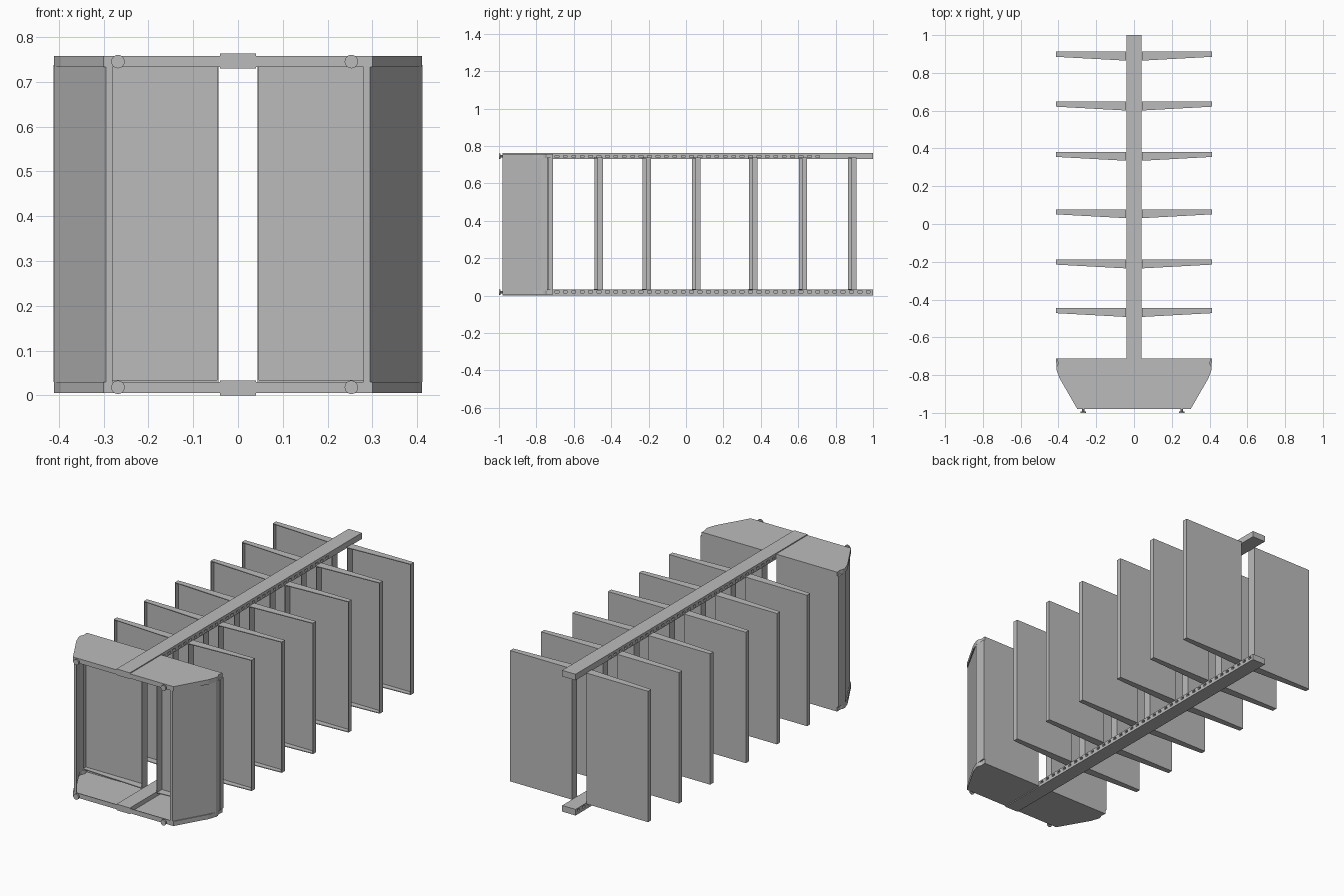
import bpy, bmesh, math
from mathutils import Matrix, Vector

old = bpy.data.objects.get("Cube")
if old:
    bpy.data.objects.remove(old, do_unlink=True)

steel = bpy.data.materials.new("grey steel")
steel.use_nodes = True
grey = (0.5, 0.5, 0.5, 1)
steel.diffuse_color = grey
steel.node_tree.nodes["Principled BSDF"].inputs["Base Color"].default_value = grey

HEIGHT = 0.763      # overall z size
SHEET = 0.004       # sheet metal thickness


def prism(bm, points, z0, z1):
    """Extrude an outline in the xy plane from z0 to z1."""
    face = bm.faces.new([bm.verts.new((x, y, z0)) for x, y in points])
    new = bmesh.ops.extrude_face_region(bm, geom=[face])["geom"]
    verts = [g for g in new if isinstance(g, bmesh.types.BMVert)]
    bmesh.ops.translate(bm, vec=(0, 0, z1 - z0), verts=verts)


def box(bm, lo, hi):
    prism(bm, [(lo[0], lo[1]), (hi[0], lo[1]), (hi[0], hi[1]), (lo[0], hi[1])], lo[2], hi[2])


def finish(name, bm):
    bmesh.ops.recalc_face_normals(bm, faces=bm.faces)
    mesh = bpy.data.meshes.new(name)
    bm.to_mesh(mesh)
    bm.free()
    mesh.materials.append(steel)
    obj = bpy.data.objects.new(name, mesh)
    bpy.context.collection.objects.link(obj)
    return obj


def flip_z(bm):
    """Mirror the part to the opposite end of the model."""
    for v in bm.verts:
        v.co.z = HEIGHT - v.co.z


# Slotted rails: a bar with a row of pockets along both sides
def rail(name, flip):
    bm = bmesh.new()
    box(bm, (-0.04, -0.98, 0), (0.04, 1, 0.033))
    cut = bmesh.new()
    for i in range(38):
        y = -0.69 + i * 0.045
        for s in (-1, 1):
            x0, x1 = sorted((s * 0.03, s * 0.05))
            box(cut, (x0, y - 0.01, 0.014), (x1, y + 0.01, 0.026))
    if flip:
        flip_z(bm)
        flip_z(cut)
    bar, cutter = finish(name, bm), finish(name + "_slot_cutter", cut)
    cutter.hide_render = True
    mod = bar.modifiers.new("slots", "BOOLEAN")
    mod.operation, mod.object, mod.solver = "DIFFERENCE", cutter, "EXACT"
    bpy.context.view_layer.objects.active = bar
    bpy.ops.object.modifier_apply(modifier="slots")
    bpy.data.objects.remove(cutter, do_unlink=True)


# Shelf: folded sheet open on one face, closed by tapered end brackets
def shelf(name, side, y):
    bm = bmesh.new()
    a, b, t = 0.043, 0.412, SHEET
    fold = [(a, y), (b, y), (b, y - 0.027), (b - t, y - 0.027), (b - t, y - t),
            (a + t, y - t), (a + t, y - 0.045), (a, y - 0.045)]
    prism(bm, [(side * x, v) for x, v in fold], 0.03, 0.737)
    bracket = [(a, y), (b, y), (b, y - 0.027), (a, y - 0.047)]
    for z in (0.03, 0.737 - t):
        prism(bm, [(side * x, v) for x, v in bracket], z, z + t)
    finish(name, bm)


# Base cover: shallow pan with a rim, open towards the middle
def base_cover(name, flip):
    half = [(0.3, -0.98), (0.395, -0.815)]
    cx, cy, r = 0.375, -0.765, 0.036
    half += [(cx + r * math.cos(a), cy + r * math.sin(a))
             for a in (math.radians(d) for d in (-28, -14, 0, 20, 40))]
    half += [(0.405, -0.712)]
    outline = half + [(-x, y) for x, y in reversed(half)]
    bm = bmesh.new()
    prism(bm, outline, 0.005, 0.005 + SHEET)
    n = len(outline)
    mid = Vector((0, -0.83))
    inner = []
    for i, p in enumerate(outline):
        p = Vector(p)
        e0 = (p - Vector(outline[i - 1])).normalized()
        e1 = (Vector(outline[(i + 1) % n]) - p).normalized()
        n0, n1 = Vector((-e0.y, e0.x)), Vector((-e1.y, e1.x))
        inner.append(p + (n0 + n1) * (SHEET / (1 + n0.dot(n1))))
    for i in range(n):
        j = (i + 1) % n
        prism(bm, [outline[i], outline[j], inner[j], inner[i]], 0.005, 0.03)
    if flip:
        flip_z(bm)
    finish(name, bm)


# Kick panel: slanted sheet with a short folded edge
def kick_panel(name, side):
    bm = bmesh.new()
    pts = [(0.295, -0.98), (0.41, -0.775), (0.41, -0.74), (0.404, -0.74),
           (0.404, -0.773), (0.291, -0.974), (0.28, -0.974), (0.28, -0.98)]
    prism(bm, [(side * x, y) for x, y in pts], 0.028, 0.735)
    finish(name, bm)


# Levelling foot: stem and disc
def foot(name, x, z):
    bm = bmesh.new()
    for r, y, depth in ((0.015, -0.996, 0.008), (0.006, -0.984, 0.02)):
        place = Matrix.Translation((x, y, z)) @ Matrix.Rotation(math.pi / 2, 4, "X")
        bmesh.ops.create_cone(bm, cap_ends=True, segments=20, radius1=r, radius2=r,
                              depth=depth, matrix=place)
    finish(name, bm)


for end, flip in (("lower", False), ("upper", True)):
    rail(end + "_rail", flip)
    base_cover(end + "_base_cover", flip)
    z = HEIGHT - 0.018 if flip else 0.018
    foot(end + "_right_foot", -0.268, z)
    foot(end + "_left_foot", 0.253, z)

for label, side in (("left", 1), ("right", -1)):
    kick_panel(label + "_kick_panel", side)
    for i, y in enumerate((-0.712, -0.445, -0.188, 0.078, 0.382, 0.648, 0.912)):
        shelf(f"{label}_shelf_{i}" if i else label + "_base_shelf", side, y)
